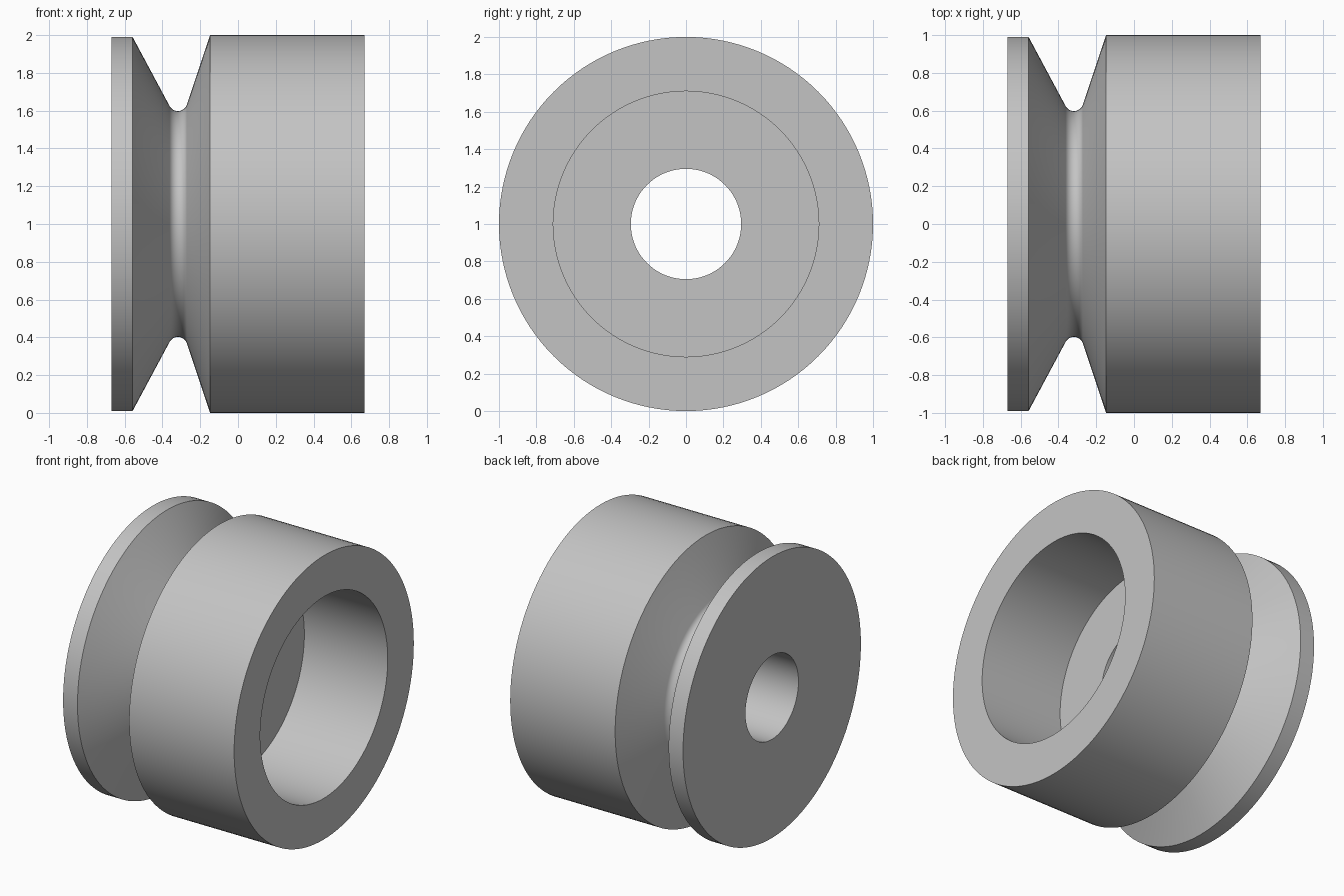
import bpy, bmesh
from math import cos, sin, tau, atan2
from mathutils import Vector

if "Cube" in bpy.data.objects:
    bpy.data.objects.remove(bpy.data.objects["Cube"], do_unlink=True)

SEGMENTS = 128
FLANGE_R, BODY_R, POCKET_R, BORE_R = 0.99, 1.0, 0.71, 0.295
END, FLOOR = 0.67, 0.02

# Plain grey material
grey = bpy.data.materials.new("plain grey")
grey.use_nodes = True
colour = (0.55, 0.55, 0.55, 1)
grey.diffuse_color = colour
grey.node_tree.nodes["Principled BSDF"].inputs["Base Color"].default_value = colour


def groove_root(cx, cr, radius, start, end, steps=14):
    """Rounded bottom of the V groove, as (x, radius) points."""
    angles = [start + (end - start) * i / steps for i in range(steps + 1)]
    return [(cx + radius * cos(a), cr + radius * sin(a)) for a in angles]


def lathe(name, profile, material):
    """Revolve a closed (x, radius) profile about the x axis, at height 1."""
    bm = bmesh.new()
    verts = [bm.verts.new((x, 0, r)) for x, r in profile]
    edges = [bm.edges.new((v, verts[i - 1])) for i, v in enumerate(verts)]
    bmesh.ops.spin(bm, geom=verts + edges, cent=(0, 0, 0), axis=(1, 0, 0),
                   angle=tau, steps=SEGMENTS)
    bmesh.ops.remove_doubles(bm, verts=bm.verts, dist=0.0005)
    bmesh.ops.recalc_face_normals(bm, faces=bm.faces)
    bmesh.ops.translate(bm, verts=bm.verts, vec=Vector((0, 0, 1)))
    mesh = bpy.data.meshes.new(name)
    bm.to_mesh(mesh)
    bm.free()
    mesh.materials.append(material)
    obj = bpy.data.objects.new(name, mesh)
    bpy.context.collection.objects.link(obj)
    bpy.ops.object.select_all(action="DESELECT")
    obj.select_set(True)
    bpy.context.view_layer.objects.active = obj
    bpy.ops.object.shade_smooth_by_angle()
    return obj


# Grooved wheel: thin flange, V groove, wide body, pocket and through bore
root = groove_root(-0.318, 0.648, 0.05, atan2(-0.2, -0.37), atan2(-0.13, 0.37))
profile = [(-END, BORE_R), (-END, FLANGE_R), (-0.558, FLANGE_R)]
profile += root
profile += [(-0.148, BODY_R), (END, BODY_R), (END, POCKET_R),
            (FLOOR, POCKET_R), (FLOOR, BORE_R)]
lathe("grooved_wheel", profile, grey)
